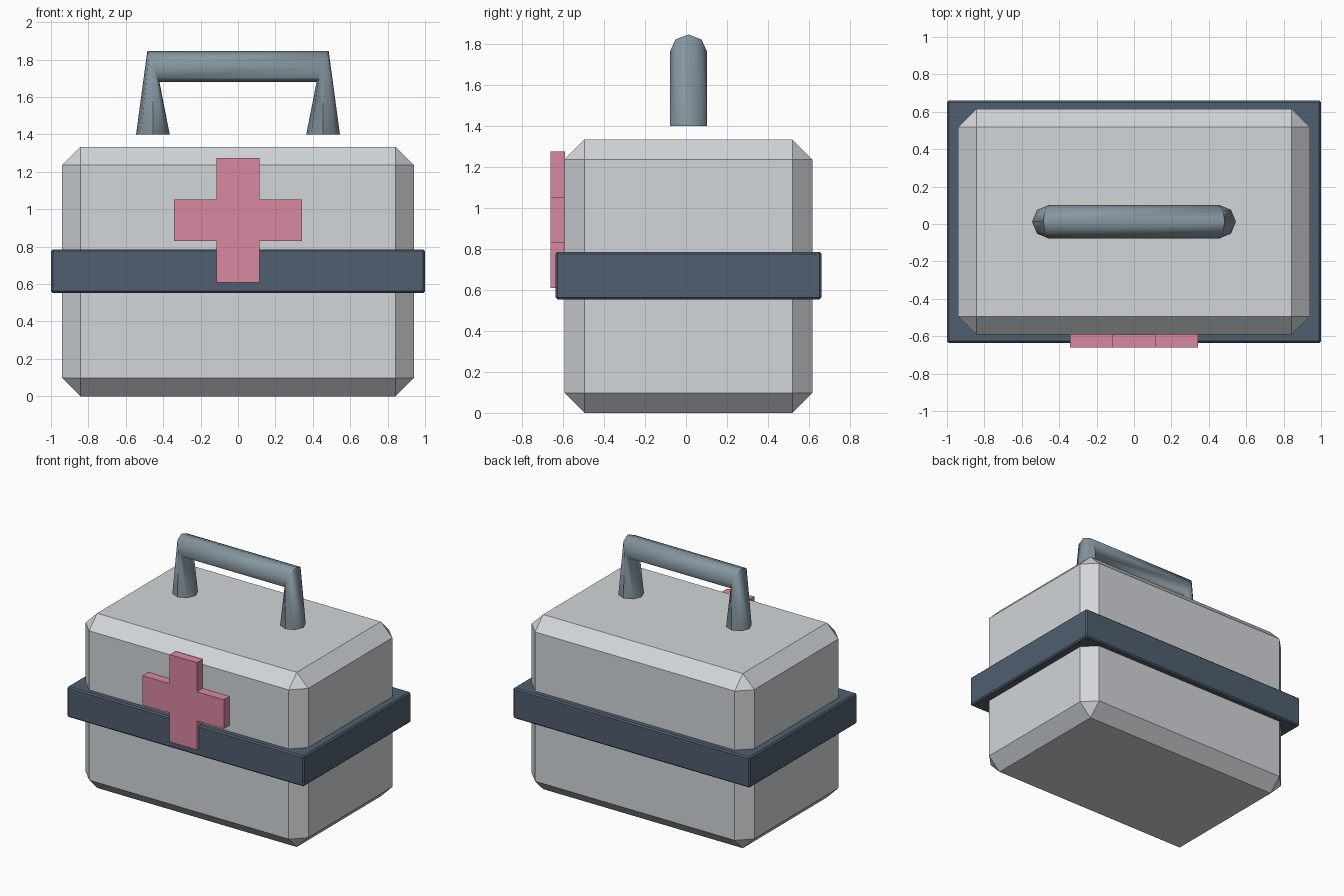
import bpy, bmesh, math
from mathutils import Vector

if "Cube" in bpy.data.objects:
    bpy.data.objects.remove(bpy.data.objects["Cube"], do_unlink=True)

MID_Y = 0.012


def material(name, rgb):
    mat = bpy.data.materials.new(name)
    mat.use_nodes = True
    colour = (*rgb, 1)
    mat.diffuse_color = colour
    mat.node_tree.nodes["Principled BSDF"].inputs["Base Color"].default_value = colour
    return mat


def finish(name, bm, mat):
    bmesh.ops.recalc_face_normals(bm, faces=bm.faces)
    mesh = bpy.data.meshes.new(name)
    bm.to_mesh(mesh)
    bm.free()
    mesh.materials.append(mat)
    obj = bpy.data.objects.new(name, mesh)
    bpy.context.collection.objects.link(obj)
    return obj


def chamfered_box(name, size, centre, chamfer, mat):
    bm = bmesh.new()
    bmesh.ops.create_cube(bm, size=1)
    bmesh.ops.scale(bm, vec=size, verts=bm.verts)
    bmesh.ops.translate(bm, vec=centre, verts=bm.verts)
    bmesh.ops.bevel(bm, geom=bm.edges[:], offset=chamfer, segments=1,
                    profile=0.5, affect='EDGES')
    return finish(name, bm, mat)


light_grey = material("light grey", (0.645, 0.672, 0.694))
navy = material("slate navy", (0.080, 0.114, 0.156))
pink = material("dusty pink", (0.694, 0.246, 0.352))
steel = material("steel grey", (0.243, 0.310, 0.356))

# Case and the band around its middle
chamfered_box("case", (1.88, 1.208, 1.333), (0, MID_Y, 0.6665), 0.097, light_grey)
chamfered_box("band", (2, 1.296, 0.233), (0, MID_Y, 0.669), 0.01, navy)

# Raised cross on the front: one outline, extruded backwards
ARM, HALF, CROSS_Z = 0.333, 0.111, 0.942
bm = bmesh.new()
outline = []
for quarter in range(4):
    c, s = round(math.cos(quarter * math.pi / 2)), round(math.sin(quarter * math.pi / 2))
    for u, v in ((ARM, -HALF), (ARM, HALF), (HALF, HALF)):
        x, z = c * u - s * v, s * u + c * v
        outline.append(bm.verts.new((x * 1.03, -0.66, CROSS_Z + z)))
face = bm.faces.new(outline)
back = bmesh.ops.extrude_face_region(bm, geom=[face])
bmesh.ops.translate(bm, vec=(0, 0.07, 0),
                    verts=[g for g in back["geom"] if isinstance(g, bmesh.types.BMVert)])
finish("cross", bm, pink)

# Handle: eight-sided tube with mitred corners and flared feet
SIDES, RADIUS = 8, 0.09
foot = (Vector((-0.455, MID_Y, 1.4)), Vector((-RADIUS, 0, 0)))
corner = (Vector((-0.4525, MID_Y, 1.7625)), Vector((-0.0325, 0, 0.0825)))


def mirrored(section):
    return tuple(Vector((-v.x, v.y, v.z)) for v in section)


bm = bmesh.new()
rings = []
for centre, half in (foot, corner, mirrored(corner), mirrored(foot)):
    ring = []
    for i in range(SIDES):
        a = math.tau * i / SIDES
        ring.append(bm.verts.new(centre + half * math.cos(a)
                                 + Vector((0, RADIUS * math.sin(a), 0))))
    rings.append(ring)
for lower, upper in zip(rings, rings[1:]):
    for i in range(SIDES):
        j = (i + 1) % SIDES
        bm.faces.new((lower[i], lower[j], upper[j], upper[i]))
for ring in (rings[0], rings[-1]):
    bm.faces.new(ring)
handle = finish("handle", bm, steel)

bpy.ops.object.select_all(action='DESELECT')
handle.select_set(True)
bpy.context.view_layer.objects.active = handle
bpy.ops.object.shade_smooth_by_angle(angle=math.radians(62))
